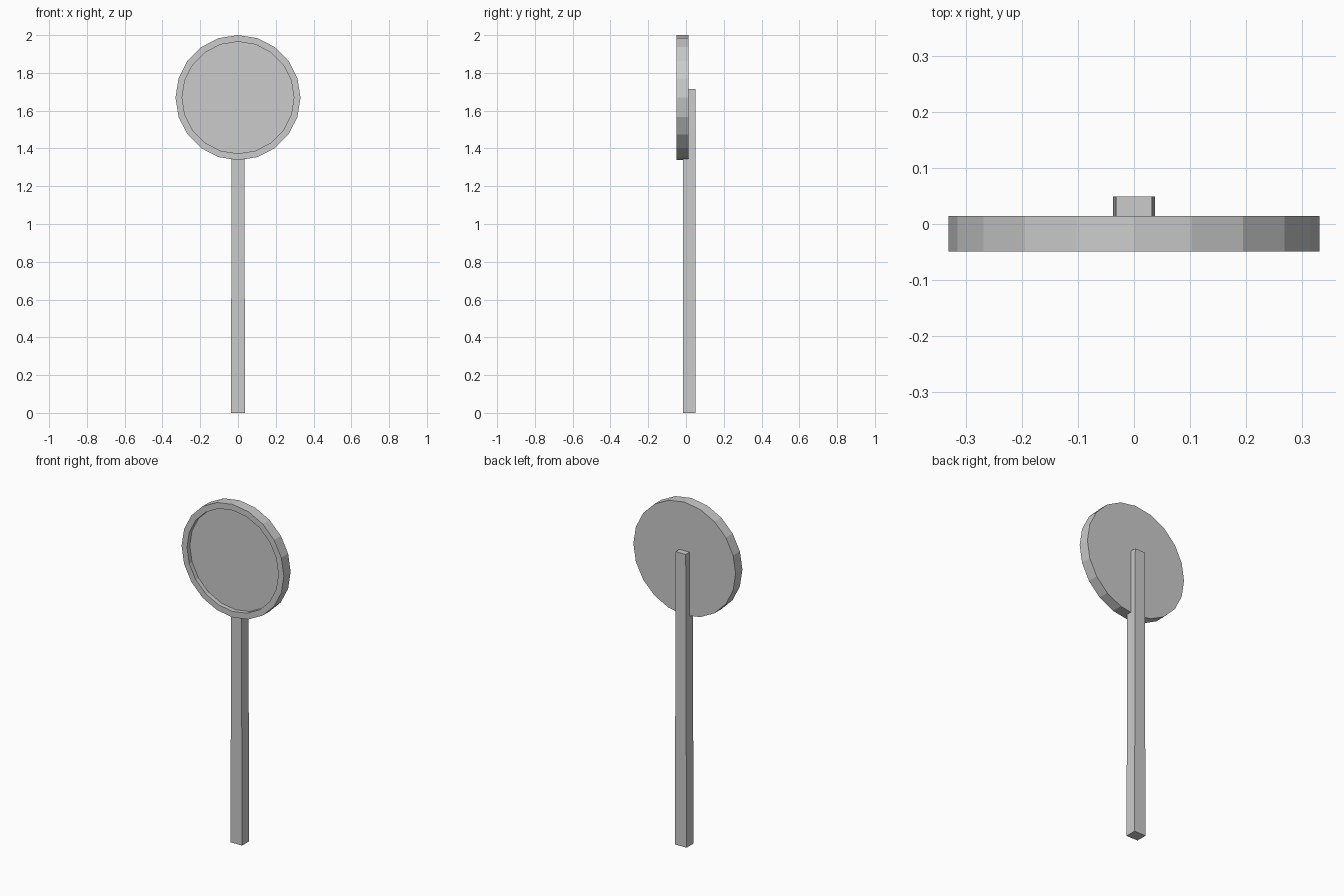
import bpy, bmesh, math

if "Cube" in bpy.data.objects:
    bpy.data.objects.remove(bpy.data.objects["Cube"])

SIDES = 20
CZ = 1.669          # height of the disc centre


def finish(name, bm):
    bmesh.ops.recalc_face_normals(bm, faces=bm.faces[:])
    mesh = bpy.data.meshes.new(name)
    bm.to_mesh(mesh)
    bm.free()
    obj = bpy.data.objects.new(name, mesh)
    bpy.context.collection.objects.link(obj)
    return obj


def ring(bm, radius, y):
    steps = [2 * math.pi * i / SIDES for i in range(SIDES)]
    return [bm.verts.new((radius * math.sin(a), y, CZ + radius * math.cos(a)))
            for a in steps]


# Round sign dish: back plate, outer wall, raised rim and recessed front panel
bm = bmesh.new()
profile = [(0.331, 0.014), (0.331, -0.049), (0.296, -0.049), (0.296, -0.023)]
rings = [ring(bm, r, y) for r, y in profile]
for a, b in zip(rings, rings[1:]):
    for i in range(SIDES):
        j = (i + 1) % SIDES
        bm.faces.new((a[i], a[j], b[j], b[i]))
bm.faces.new(rings[0])
bm.faces.new(rings[-1])
finish("sign_disc", bm)

# Square post, narrowing slightly towards the top behind the disc
bm = bmesh.new()
bmesh.ops.create_cube(bm, size=1)
for v in bm.verts:
    top = v.co.z > 0
    half = 0.0325 if top else 0.0375
    v.co = (math.copysign(half, v.co.x),
            0.049 if v.co.y > 0 else -0.016,
            1.715 if top else 0)
finish("post", bm)
